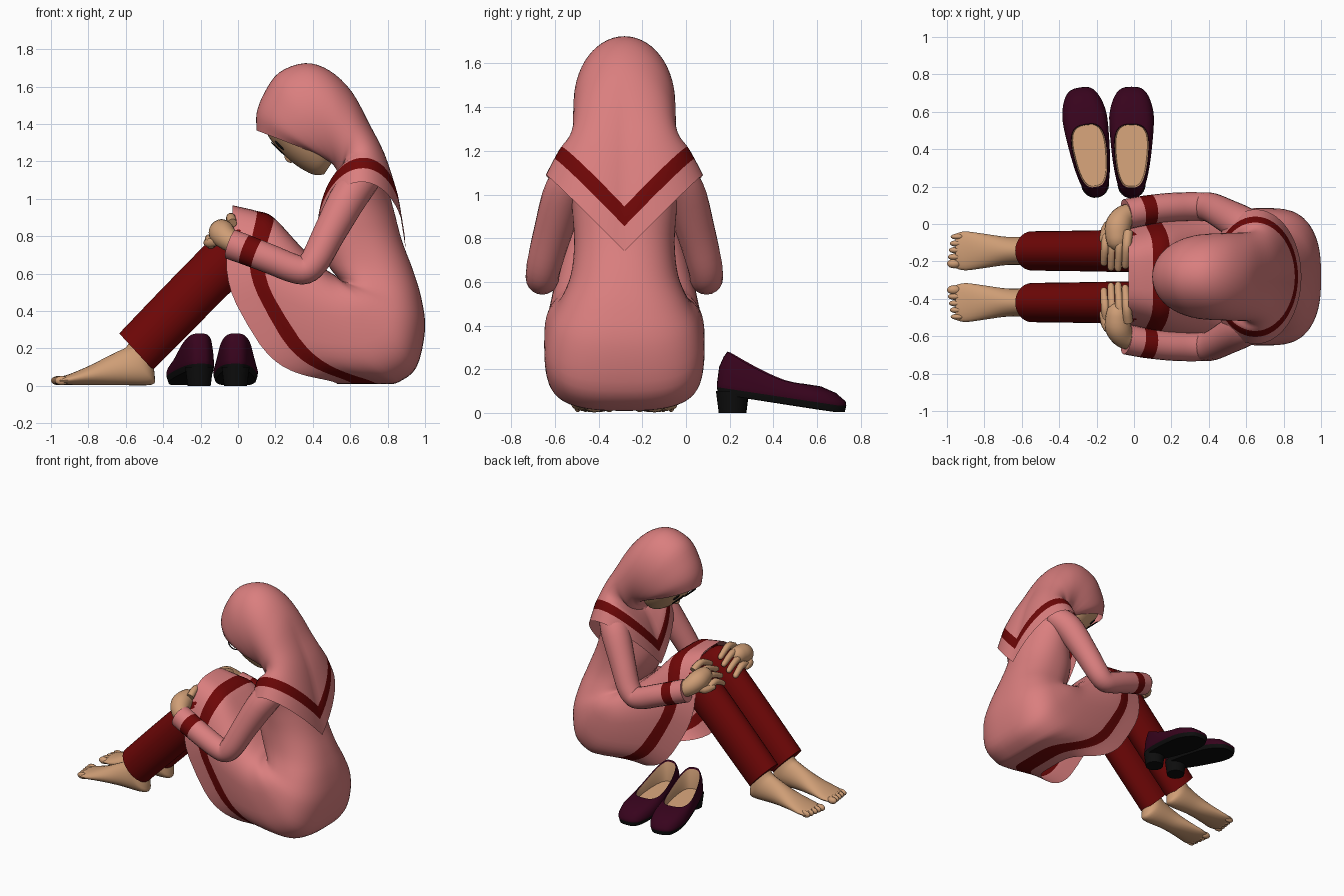
import bpy, bmesh, math
from mathutils import Vector, Matrix

if "Cube" in bpy.data.objects:
    bpy.data.objects.remove(bpy.data.objects["Cube"])

C = -0.282  # y of the figure's plane of symmetry


def mat(name, col):
    m = bpy.data.materials.new(name)
    m.diffuse_color = (*col, 1)
    m.use_nodes = True
    m.node_tree.nodes["Principled BSDF"].inputs["Base Color"].default_value = m.diffuse_color
    return m


PINK = mat("rose pink", (0.70, 0.21, 0.21))
RED = mat("dark red", (0.155, 0.002, 0.002))
SKIN = mat("skin tan", (0.62, 0.34, 0.18))
PLUM = mat("plum", (0.038, 0.001, 0.012))
BLACK = mat("black", (0.004, 0.004, 0.004))


def skin_rings(name, rings, mats, ring_mat=lambda k: 0, cap0=True, cap1=True, angle=50):
    """Join rings of points into a smooth skin, with optional end caps."""
    bm = bmesh.new()
    vs = [[bm.verts.new(p) for p in r] for r in rings]
    n = len(rings[0])
    for k in range(len(vs) - 1):
        for i in range(n):
            j = (i + 1) % n
            bm.faces.new((vs[k][i], vs[k][j], vs[k + 1][j], vs[k + 1][i])).material_index = ring_mat(k)
    if cap0:
        bm.faces.new(vs[0]).material_index = ring_mat(0)
    if cap1:
        bm.faces.new(vs[-1][::-1]).material_index = ring_mat(len(vs) - 2)
    bmesh.ops.recalc_face_normals(bm, faces=bm.faces)
    return finish(name, bm, mats, angle)


def finish(name, bm, mats, angle=50):
    me = bpy.data.meshes.new(name)
    bm.to_mesh(me)
    bm.free()
    ob = bpy.data.objects.new(name, me)
    bpy.context.collection.objects.link(ob)
    for m in mats:
        me.materials.append(m)
    bpy.ops.object.select_all(action='DESELECT')
    ob.select_set(True)
    bpy.context.view_layer.objects.active = ob
    bpy.ops.object.shade_smooth_by_angle(angle=math.radians(angle))
    return ob


def spline(rows, steps):
    """Catmull-Rom through rows of numbers."""
    out, n = [], len(rows)
    for k in range(n - 1):
        a, b, c, d = rows[max(k - 1, 0)], rows[k], rows[k + 1], rows[min(k + 2, n - 1)]
        for s in range(steps):
            t = s / steps
            out.append([0.5 * (2 * q + (r - p) * t + (2 * p - 5 * q + 4 * r - u) * t * t
                               + (3 * q - p - 3 * r + u) * t ** 3) for p, q, r, u in zip(a, b, c, d)])
    return out + [list(rows[-1])]


def spow(v, e):
    return math.copysign(abs(v) ** e, v)


def loft(name, rows, mats, yc=C, p=2, red=(), n=40, steps=4, cap0=True, cap1=True):
    """Rows: x,z of one end, x,z of the other end, half width, x,z shift of the sides, roundness."""
    rows = [list(r) + [0, 0, 1][len(r) - 5:] for r in rows]
    rings = []
    for ax, az, bx, bz, w, ox, oz, e in spline(rows, steps):
        ring = []
        for i in range(n):
            t = 2 * math.pi * i / n
            c, s = spow(math.cos(t), e), spow(math.sin(t), e)
            o = abs(math.sin(t)) ** p
            ring.append((0.5 * (ax + bx) + 0.5 * c * (ax - bx) + o * ox, yc + s * w,
                         max(0.002, 0.5 * (az + bz) + 0.5 * c * (az - bz) + o * oz)))
        rings.append(ring)
    return skin_rings(name, rings, mats, lambda k: int(k // steps in red), cap0, cap1)


def tube(name, s, rows, mats, red=(), n=20, steps=4, round_end=False):
    """Rows: x, distance from the symmetry plane, z, radius."""
    pts = spline(rows, steps)
    if round_end:
        a, b = Vector(pts[-2][:3]), Vector(pts[-1][:3])
        d, r = (b - a).normalized(), pts[-1][3]
        pts += [[*(b + d * r * f), r * g] for f, g in ((0.5, 0.86), (0.85, 0.5), (1, 0.1))]
    pos = [Vector((q[0], C + s * q[1], q[2])) for q in pts]
    rings = []
    for k, q in enumerate(pts):
        tan = (pos[min(k + 1, len(pos) - 1)] - pos[max(k - 1, 0)]).normalized()
        u = tan.cross(Vector((0, 0, 1))).normalized()
        v = tan.cross(u)
        rings.append([pos[k] + q[3] * (math.cos(2 * math.pi * i / n) * u + math.sin(2 * math.pi * i / n) * v)
                      for i in range(n)])
    return skin_rings(name, rings, mats, lambda k: int(k // steps in red))


def ball(name, loc, scale, m, normal=(0, 0, 1)):
    bm = bmesh.new()
    bmesh.ops.create_uvsphere(bm, u_segments=16, v_segments=10, radius=1)
    rot = Vector(normal).to_track_quat('Z', 'Y').to_matrix().to_4x4()
    bm.transform(Matrix.Translation(loc) @ rot @ Matrix.Diagonal((*scale, 1)))
    return finish(name, bm, [m])


# Robe: torso, hips and the skirt drawn over the knees, with a red band near the hem
loft("robe", [
    (0.60, 1.20, 0.72, 1.22, 0.14), (0.53, 1.08, 0.78, 1.12, 0.25), (0.46, 0.93, 0.83, 0.95, 0.24),
    (0.44, 0.78, 0.875, 0.78, 0.23, 0, 0, 0.9), (0.48, 0.65, 0.935, 0.62, 0.245, 0, 0, 0.85),
    (0.54, 0.57, 0.98, 0.47, 0.29, 0, 0, 0.8), (0.54, 0.57, 1.00, 0.30, 0.34, 0, 0, 0.75),
    (0.52, 0.59, 0.955, 0.10, 0.365, 0, 0, 0.68), (0.46, 0.63, 0.86, 0.02, 0.365, -0.04, -0.03, 0.65),
    (0.34, 0.74, 0.80, 0.01, 0.35, -0.12, -0.06, 0.62), (0.19, 0.90, 0.74, 0.01, 0.325, -0.21, -0.09, 0.6),
    (0.10, 0.935, 0.61, 0.01, 0.305, -0.19, -0.10, 0.62), (-0.03, 0.965, 0.53, 0.01, 0.285, -0.20, -0.16, 0.65)],
    [PINK, RED], p=2.8, red=(10,), n=64, cap1=False)

# Head scarf flowing into a pointed shoulder cape with a red band
loft("headscarf_cape", [
    (0.10, 1.365, 0.50, 1.21, 0.165), (0.10, 1.46, 0.515, 1.18, 0.20), (0.14, 1.565, 0.53, 1.16, 0.218),
    (0.22, 1.675, 0.535, 1.14, 0.228), (0.36, 1.725, 0.54, 1.12, 0.232), (0.49, 1.685, 0.54, 1.10, 0.234),
    (0.61, 1.57, 0.54, 1.09, 0.236), (0.705, 1.39, 0.53, 1.08, 0.238, 0, 0.06),
    (0.79, 1.20, 0.49, 1.01, 0.255, 0, 0.15), (0.86, 0.945, 0.435, 0.88, 0.29, 0, 0.305),
    (0.877, 0.855, 0.42, 0.80, 0.322, 0, 0.335), (0.895, 0.74, 0.405, 0.71, 0.36, 0, 0.365)],
    [PINK, RED], p=1, red=(9,), n=56, cap0=False, cap1=False)

# Bowed head
loft("head", [
    (0.15, 1.47, 0.30, 1.64, 0.13), (0.15, 1.36, 0.42, 1.60, 0.18), (0.22, 1.26, 0.50, 1.50, 0.185),
    (0.31, 1.18, 0.53, 1.40, 0.165), (0.40, 1.13, 0.53, 1.30, 0.12), (0.46, 1.13, 0.52, 1.22, 0.06)], [SKIN])
face = Vector((-0.69, 0, -0.72))
ball("nose", (0.275, C, 1.218), (0.018, 0.03, 0.022), SKIN, face)
for s in (-1, 1):
    ball("eye", (0.222, C + s * 0.08, 1.285), (0.013, 0.034, 0.008), BLACK, face)
    # Thin spectacle rim
    bpy.ops.mesh.primitive_torus_add(major_radius=0.045, minor_radius=0.004, major_segments=24, minor_segments=6,
                                     location=(0.213, C + s * 0.07, 1.268), rotation=face.to_track_quat('Z', 'Y').to_euler())
    bpy.context.object.name = "spectacle_rim"
    bpy.context.object.data.materials.append(BLACK)

for s in (-1, 1):
    side = "left" if s < 0 else "right"
    y = C + s * 0.138
    # Trouser leg
    loft(side + "_trouser_leg", [
        (-0.635, 0.28, -0.455, 0.085, 0.105), (-0.41, 0.515, -0.24, 0.30, 0.108), (-0.18, 0.75, -0.03, 0.51, 0.112),
        (-0.05, 0.88, 0.08, 0.57, 0.113), (0.09, 0.86, 0.18, 0.53, 0.11), (0.34, 0.58, 0.36, 0.30, 0.11),
        (0.72, 0.34, 0.68, 0.10, 0.12)], [RED], yc=y, n=28)
    # Foot and toes
    loft(side + "_foot", [
        (-0.57, 0.25, -0.46, 0.14, 0.065), (-0.60, 0.205, -0.445, 0.05, 0.075), (-0.64, 0.185, -0.465, 0.005, 0.077),
        (-0.71, 0.15, -0.64, 0.004, 0.075), (-0.80, 0.105, -0.78, 0.004, 0.09), (-0.90, 0.063, -0.90, 0.004, 0.104),
        (-0.955, 0.047, -0.955, 0.006, 0.092)], [SKIN], yc=y, n=24)
    for i in range(5):
        r = (0.025, 0.018, 0.017, 0.017, 0.016)[i]
        ball(side + "_toe", (-0.962 + 0.005 * i, y + s * (-0.068 + 0.036 * i), 0.028), (0.038, r, 0.024), SKIN)
    # Bent sleeve with red cuff band
    tube(side + "_sleeve", s, [
        (0.68, 0.19, 1.11, 0.085), (0.60, 0.265, 1.02, 0.10), (0.49, 0.33, 0.82, 0.088), (0.415, 0.368, 0.675, 0.08),
        (0.36, 0.375, 0.62, 0.076), (0.29, 0.375, 0.63, 0.077), (0.19, 0.37, 0.67, 0.078), (0.10, 0.36, 0.705, 0.079),
        (0.035, 0.35, 0.73, 0.08), (-0.04, 0.335, 0.757, 0.081)], [PINK, RED], red=(7,))
    # Hand resting on the knee
    tube(side + "_hand", s, [
        (0.02, 0.345, 0.74, 0.05), (-0.05, 0.325, 0.78, 0.06), (-0.085, 0.27, 0.815, 0.07), (-0.088, 0.20, 0.83, 0.062)],
        [SKIN], round_end=True)
    for i in range(4):
        x = -0.145 + 0.038 * i
        tip = (0.075, 0.05, 0.045, 0.06)[i]
        tube(side + "_finger", s, [(x, 0.24, 0.90 + x, 0.026), (x - 0.008, 0.16, 0.932 + x, 0.024),
                                   (x - 0.016, tip, 0.89 + x, 0.019)], [SKIN], n=10, round_end=True)
    tube(side + "_thumb", s, [(-0.07, 0.30, 0.80, 0.03), (-0.14, 0.27, 0.765, 0.027), (-0.166, 0.20, 0.765, 0.02)],
         [SKIN], n=10, round_end=True)


def shoe(name, cx, turn):
    """Low-heeled slip-on shoe, heel towards -y, toe towards +y."""
    N = 48

    def ring(y0, y1, grow, zf):
        out = []
        for i in range(N):
            t = 2 * math.pi * i / N
            y = (y0 + y1) / 2 + (y1 - y0) / 2 * spow(math.cos(t), 0.8)
            u = (y + 0.295) / 0.59
            w = 0.09 + 0.037 * min(1, max(0, u / 0.75)) ** 1.3 + grow
            out.append((w * spow(math.sin(t), 0.65), y, zf(u)))
        return out

    sole = lambda u: 0.085 * max(0, 1 - u / 0.95) + 0.003
    rim = lambda u: 0.125 + 0.155 * max(0, (0.68 - u) / 0.6) ** 1.5 + 0.05 * max(0, u - 0.5)
    mid = lambda f: lambda u: (1 - f) * (sole(u) + 0.03) + f * rim(u)
    rings = [ring(-0.29, 0.29, -0.012, sole), ring(-0.296, 0.297, -0.002, lambda u: sole(u) + 0.03),
             ring(-0.295, 0.294, 0.0, lambda u: sole(u) + 0.05), ring(-0.285, 0.25, -0.003, mid(0.5)),
             ring(-0.265, 0.18, -0.008, mid(0.8)), ring(-0.248, 0.098, -0.014, rim),
             ring(-0.242, 0.095, -0.018, lambda u: rim(u) - 0.008), ring(-0.235, 0.093, -0.024, lambda u: sole(u) + 0.045)]
    ob = skin_rings(name, rings, [BLACK, PLUM, SKIN], lambda k: 0 if k < 1 else 1 if k < 6 else 2)
    bm = bmesh.new()
    bmesh.ops.create_cone(bm, cap_ends=True, segments=24, radius1=0.062, radius2=0.075, depth=0.1)
    bm.transform(Matrix.Translation((0, -0.225, 0.05)))
    heel = finish(name + "_heel", bm, [BLACK])
    for o in (ob, heel):
        o.location = (cx, 0.437, 0)
        o.rotation_euler.z = math.radians(turn)


shoe("left_shoe", -0.243, 9)
shoe("right_shoe", -0.013, 0)
